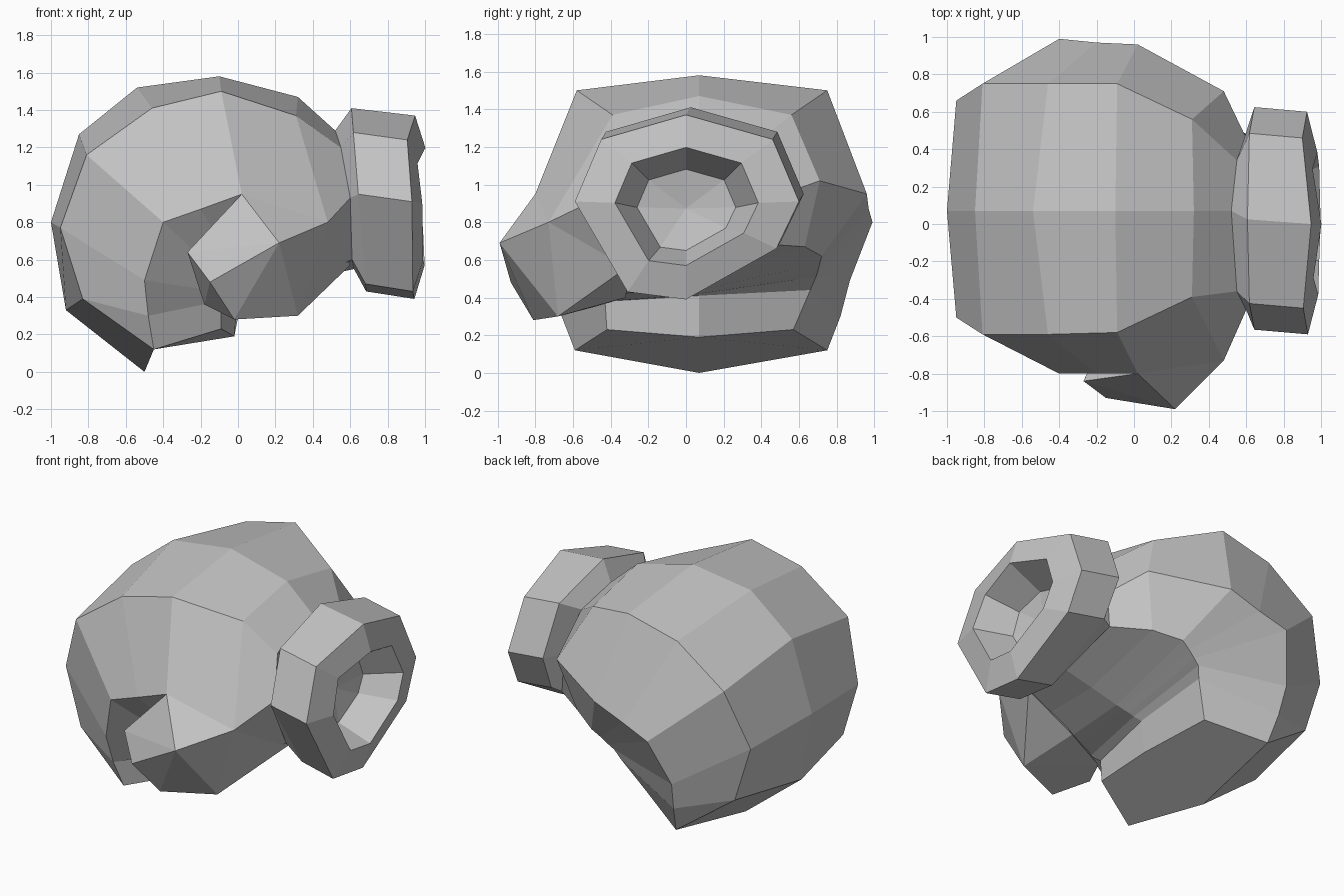
import bpy
import bmesh
from mathutils import Vector

default = bpy.data.objects.get("Cube")
if default:
    bpy.data.objects.remove(default, do_unlink=True)

grey = bpy.data.materials.new("plain_grey")
grey.use_nodes = True
grey.diffuse_color = (0.55, 0.55, 0.55, 1)
grey.node_tree.nodes["Principled BSDF"].inputs["Base Color"].default_value = grey.diffuse_color


def finish(name, bm):
    bmesh.ops.remove_doubles(bm, verts=bm.verts, dist=0.002)
    bmesh.ops.recalc_face_normals(bm, faces=bm.faces)
    mesh = bpy.data.meshes.new(name)
    bm.to_mesh(mesh)
    bm.free()
    mesh.materials.append(grey)
    obj = bpy.data.objects.new(name, mesh)
    bpy.context.collection.objects.link(obj)
    return obj


def loft(name, rings):
    """Join closed rings with quads and cap both ends."""
    bm = bmesh.new()
    loops = [[bm.verts.new(p) for p in ring] for ring in rings]
    n = len(loops[0])
    for a, b in zip(loops, loops[1:]):
        for i in range(n):
            j = (i + 1) % n
            bm.faces.new((a[i], a[j], b[j], b[i]))
    bm.faces.new(loops[0])
    bm.faces.new(loops[-1])
    return finish(name, bm)


# Curled hand: lines running from fingertips over the knuckles to the wrist
MID = 0.07
ridge = [(-.5, 0), (-.92, .33), (-1, .8), (-.85, 1.27),
         (-.54, 1.52), (-.1, 1.58), (.32, 1.47), (.52, 1.29)]
# x, z, front y, back y
shoulder = [(-.45, .12, -.59, .75), (-.83, .39, -.51, .66), (-.95, .77, -.5, .66),
            (-.81, 1.16, -.59, .75), (-.46, 1.41, -.59, .75), (-.09, 1.5, -.58, .75),
            (.31, 1.37, -.39, .56), (.55, 1.2, -.36, .34)]
side = [(-.45, .12, -.59, .75), (-.48, .3, -.66, .82), (-.5, .49, -.71, .87),
        (-.4, .8, -.8, .99), (-.2, .87, -.8, .97), (.02, .95, -.8, .96),
        (.48, 1.02, -.73, .71), (.6, .93, -.46, .46)]
# full points along the inside of the curl
inner_front = [(-.09, -.42, .23), (-.09, -.43, .38), (-.05, -.48, .42), (0, -.48, .43),
               (.08, -.45, .42), (.2, -.35, .42), (.4, -.4, .5), (.61, -.35, .6)]
inner_back = [(-.09, .57, .23), (.03, .66, .44), (.06, .69, .51), (.1, .7, .54),
              (.15, .71, .58), (.21, .72, .62), (.38, .63, .67), (.6, .48, .68)]
palm = [(-.02, .19), (0, .41), (.06, .42), (.1, .43),
        (.15, .44), (.2, .45), (.4, .5), (.62, .55)]
THUMB_DROP = 0.22  # the front side line dips to meet the thumb knuckle

hand_rings = []
for k, (o, s, w, f, b, p) in enumerate(zip(ridge, shoulder, side, inner_front, inner_back, palm)):
    drop = THUMB_DROP if k == 6 else 0
    hand_rings.append([(o[0], MID, o[1]), (s[0], s[2], s[1]), (w[0], w[2], w[1] - drop), f,
                       (p[0], MID, p[1]), b, (w[0], w[3], w[1]), (s[0], s[3], s[1])])
loft("curled_hand", hand_rings)

# Thumb: a faceted wedge folded across the front
thumb_points = [(.02, -.8, .95), (.22, -.99, .69), (-.15, -.93, .48), (-.27, -.84, .64),
                (.48, -.73, .8), (.6, -.46, .93), (-.18, -.64, .36), (-.02, -.81, .28),
                (.32, -.68, .3), (.43, -.44, .49), (.6, -.3, .57), (.23, -.32, .4),
                (-.09, -.45, .36)]
bm = bmesh.new()
for p in thumb_points:
    bm.verts.new(p)
hull = bmesh.ops.convex_hull(bm, input=bm.verts)
bmesh.ops.delete(bm, geom=list({v for v in hull["geom_interior"] + hull["geom_unused"]
                                if isinstance(v, bmesh.types.BMVert)}), context='VERTS')
finish("thumb", bm)

# Cuff: eight-sided uneven sleeve with a rolled rim and a sunken opening
profile = [(0, 1.37), (.46, 1.24), (.6, .91), (.48, .66),
           (0, .39), (-.31, .43), (-.59, .91), (-.45, 1.24)]
RIM_WAVE = [.012, -.035, -.01, 0, .008, 0, -.005, -.03]
CENTRE = Vector((0, .89))


def cuff_ring(x, scale, shift=(0, 0), lean=0.0, wave=0):
    """A scaled copy of the profile; lean tips its top towards the hand."""
    ring = []
    for (y, z), dx in zip(profile, RIM_WAVE):
        p = CENTRE + (Vector((y, z)) - CENTRE) * scale
        ring.append((x - lean * (p.y - CENTRE.y) + wave * dx, p.x + shift[0], p.y + shift[1]))
    return ring


# the sleeve starts on the wrist edge of the hand, walked the other way round
wrist = hand_rings[-1][:1] + hand_rings[-1][:0:-1]
cuff = loft("cuff", [wrist, cuff_ring(.645, 1.0, (.025, .04), .08),
                     cuff_ring(.935, 1.0, wave=1), cuff_ring(.99, .64, wave=1),
                     cuff_ring(.76, .44, (0, -.02))])

# Shallow point at the bottom of the opening
bm = bmesh.new()
bm.from_mesh(cuff.data)
bm.faces.ensure_lookup_table()
floor = max((f for f in bm.faces if len(f.verts) == 8), key=lambda f: f.calc_center_median().x)
poked = bmesh.ops.poke(bm, faces=[floor])
poked["verts"][0].co.x -= .04
bm.to_mesh(cuff.data)
bm.free()
